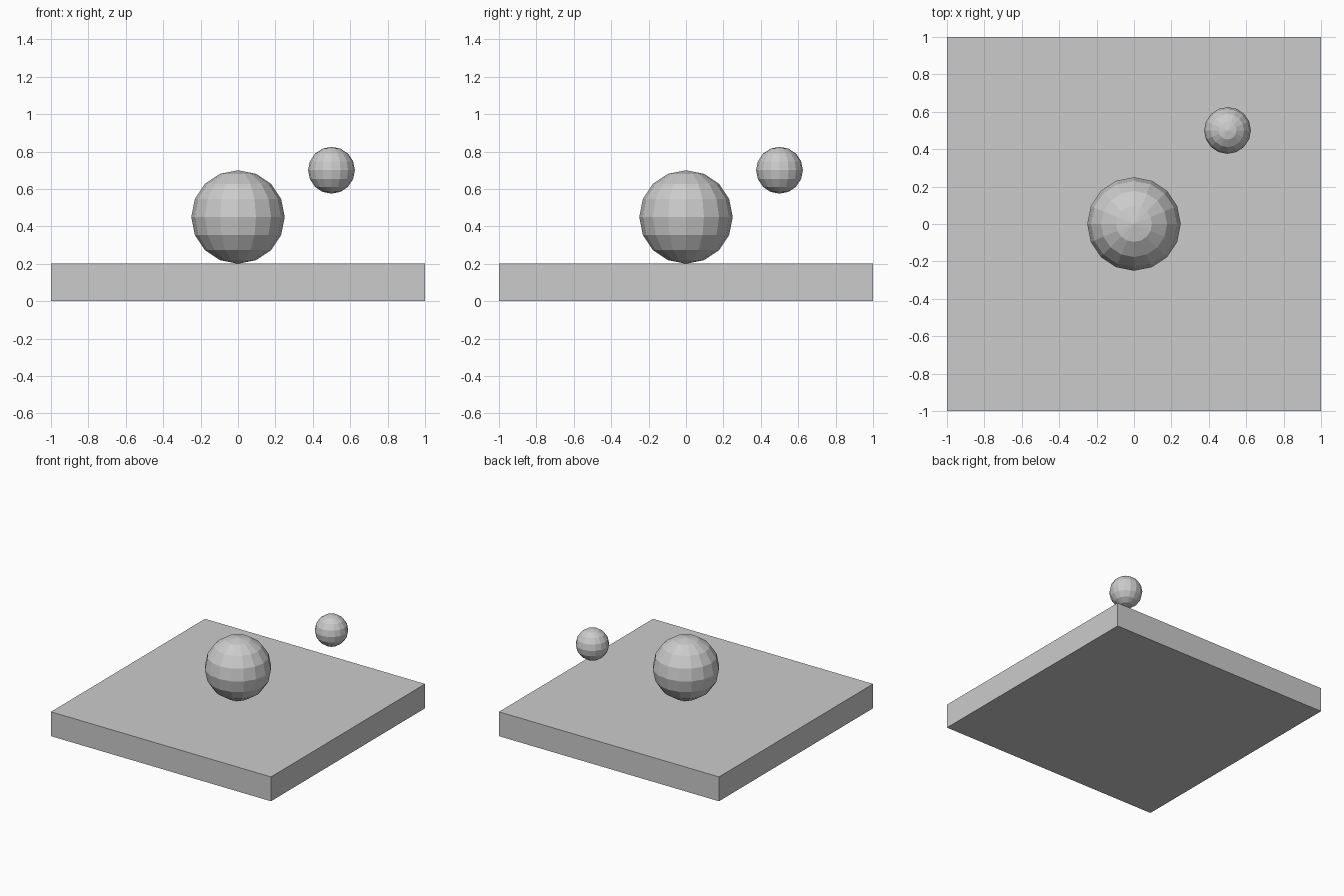
import bpy

if "Cube" in bpy.data.objects:
    bpy.data.objects.remove(bpy.data.objects["Cube"])


def ball(name, radius, location):
    # Low-poly flat-shaded sphere
    bpy.ops.mesh.primitive_uv_sphere_add(
        segments=16, ring_count=8, radius=radius, location=location)
    bpy.context.object.name = name


# Square base slab
bpy.ops.mesh.primitive_cube_add(size=1, location=(0, 0, 0.1))
slab = bpy.context.object
slab.name = "base_slab"
slab.scale = (2, 2, 0.2)
bpy.ops.object.transform_apply(location=False, rotation=False, scale=True)

# Large ball resting on the slab, small ball floating beside it
ball("large_ball", 0.25, (0, 0, 0.45))
ball("small_ball", 0.125, (0.5, 0.5, 0.7))
